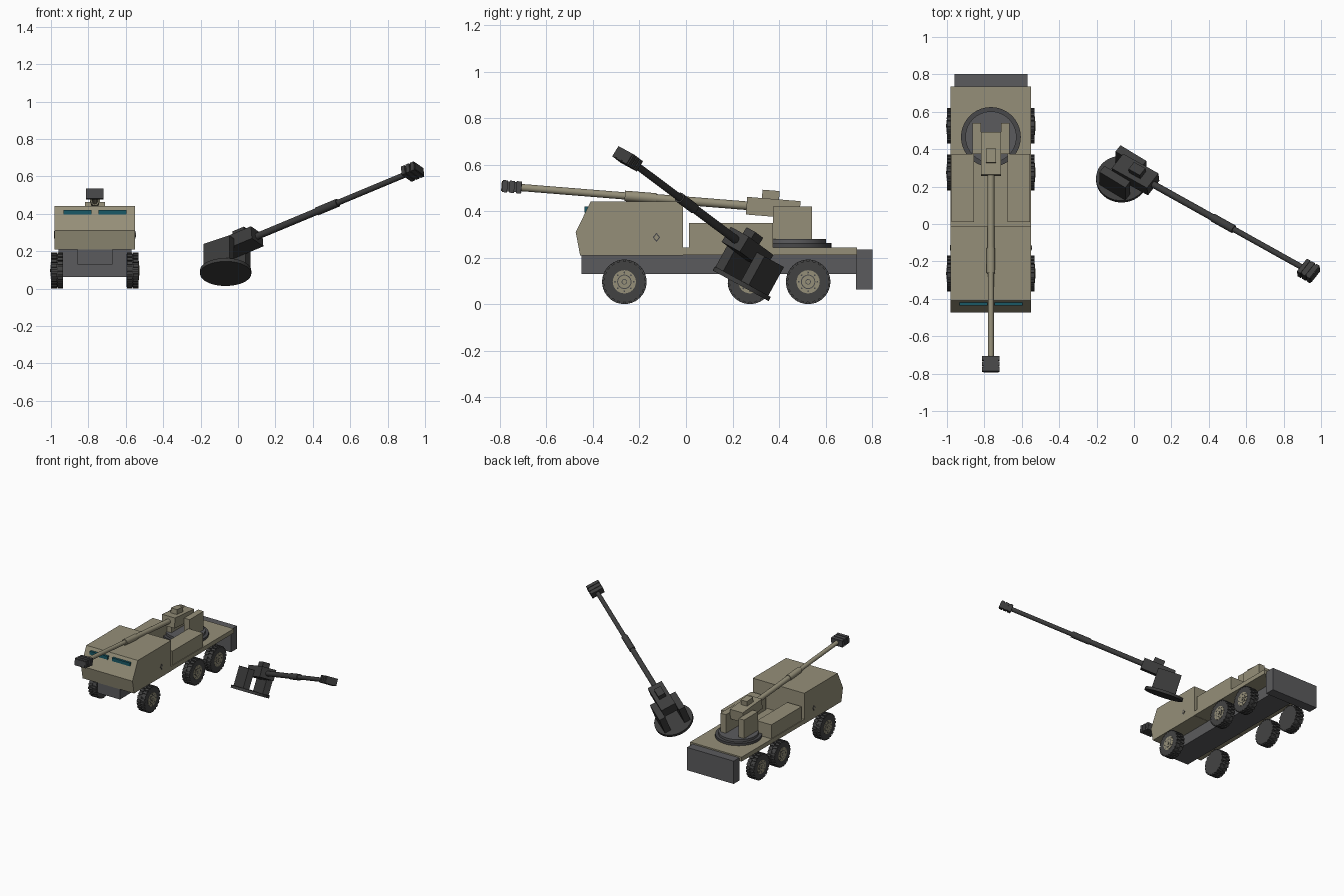
import bpy, bmesh, math
from mathutils import Matrix, Vector

if "Cube" in bpy.data.objects:
    bpy.data.objects.remove(bpy.data.objects["Cube"])


def mat(name, r, g, b):
    m = bpy.data.materials.new(name)
    m.diffuse_color = (r, g, b, 1)
    m.use_nodes = True
    m.node_tree.nodes["Principled BSDF"].inputs["Base Color"].default_value = m.diffuse_color
    return m


OLIVE = mat("olive_drab", 0.30, 0.275, 0.19)
GREY = mat("chassis_grey", 0.105, 0.105, 0.11)
DARK = mat("dark_steel", 0.065, 0.065, 0.068)
TYRE = mat("tyre_rubber", 0.055, 0.055, 0.055)
GLASS = mat("teal_glass", 0.01, 0.10, 0.135)
BURNT = mat("burnt_metal", 0.045, 0.045, 0.045)
CX = -0.765  # truck centre line


def finish(name, bm, material, matrix=None, smooth=False):
    if matrix is not None:
        bm.transform(matrix)
    bmesh.ops.recalc_face_normals(bm, faces=bm.faces)
    me = bpy.data.meshes.new(name)
    bm.to_mesh(me)
    bm.free()
    me.materials.append(material)
    ob = bpy.data.objects.new(name, me)
    bpy.context.collection.objects.link(ob)
    if smooth:
        bpy.ops.object.select_all(action='DESELECT')
        ob.select_set(True)
        bpy.context.view_layer.objects.active = ob
        bpy.ops.object.shade_smooth_by_angle(angle=math.radians(35))
    return ob


def add_box(bm, lo, hi, m=Matrix()):
    lo, hi = Vector(lo), Vector(hi)
    t = Matrix.Translation((lo + hi) / 2) @ Matrix.Diagonal((*(hi - lo), 1))
    bmesh.ops.create_cube(bm, size=1, matrix=m @ t)


def box(name, lo, hi, material, matrix=None):
    bm = bmesh.new()
    add_box(bm, lo, hi)
    return finish(name, bm, material, matrix)


def cyl(name, r, length, material, matrix, sides=32, r2=None):
    """Cylinder along local z, starting at the origin."""
    bm = bmesh.new()
    bmesh.ops.create_cone(bm, cap_ends=True, segments=sides, radius1=r, radius2=r2 or r,
                          depth=length, matrix=Matrix.Translation((0, 0, length / 2)))
    return finish(name, bm, material, matrix, smooth=True)


def side_profile(name, pts, x0, x1, material):
    """Extrude a (y, z) outline from x0 to x1."""
    bm = bmesh.new()
    f = bm.faces.new([bm.verts.new((x0, y, z)) for y, z in pts])
    ext = bmesh.ops.extrude_face_region(bm, geom=[f])
    vs = [v for v in ext["geom"] if isinstance(v, bmesh.types.BMVert)]
    bmesh.ops.translate(bm, verts=vs, vec=(x1 - x0, 0, 0))
    return finish(name, bm, material)


# Hull
side_profile("cab", [(-0.455, 0.21), (-0.474, 0.31), (-0.41, 0.442), (-0.012, 0.442),
                     (-0.012, 0.21)], -0.98, -0.55, OLIVE)
box("chassis", (CX - 0.093, -0.45, 0.13), (CX + 0.093, 0.735, 0.212), GREY)
box("deck", (-0.98, -0.012, 0.212), (-0.55, 0.735, 0.245), OLIVE)
box("rear_bumper", (-0.96, 0.73, 0.063), (-0.57, 0.802, 0.235), GREY)

# Vision slits, storage boxes and diamond badges on both sides
for s, tag in ((-1, "left"), (1, "right")):
    def span(a, b):
        return sorted((CX + s * a, CX + s * b))
    a, b = span(0.018, 0.168)
    box("window_" + tag, (a, -0.437, 0.395), (b, -0.42, 0.42), GLASS)
    a, b = span(0.09, 0.21)
    box("storage_box_" + tag, (a, 0.012, 0.24), (b, 0.375, 0.35), OLIVE)
    for nm, r, t, m in (("badge_", 0.020, 0.003, DARK), ("badge_inset_", 0.013, 0.004, OLIVE)):
        out = CX + s * (0.215 + t)
        side_profile(nm + tag, [(-0.127 - r * 0.8, 0.288), (-0.127, 0.288 + r),
                                (-0.127 + r * 0.8, 0.288), (-0.127, 0.288 - r)],
                     CX + s * 0.214, out, m)


# Wheels
def wheel(tag, y, s):
    # local z points outward along x
    m = Matrix.Translation((CX + s * 0.17, y, 0.097)) @ Matrix.Rotation(s * math.pi / 2, 4, 'Y')
    cyl("tyre_" + tag, 0.088, 0.064, TYRE, m)
    bm = bmesh.new()
    n = 22
    for i in range(n):  # two staggered rows of tread blocks
        for lo, hi, off in ((0.001, 0.031, 0), (0.034, 0.064, 0.5)):
            rot = Matrix.Rotation((i + off) * math.tau / n, 4, 'Z')
            add_box(bm, (0.080, -0.0085, lo), (0.0955, 0.0085, hi), rot)
    finish("tread_" + tag, bm, TYRE, m)
    for nm, r, d, c in (("rim_", 0.050, 0.0655, OLIVE), ("rim_groove_", 0.031, 0.0665, DARK),
                        ("hub_", 0.027, 0.0675, OLIVE), ("hub_ring_", 0.012, 0.0685, DARK),
                        ("hub_cap_", 0.009, 0.0695, OLIVE)):
        cyl(nm + tag, r, 0.02, c, m @ Matrix.Translation((0, 0, d - 0.02)), 24)
    bm = bmesh.new()
    for i in range(8):
        rot = Matrix.Rotation(i * math.tau / 8, 4, 'Z') @ Matrix.Translation((0.040, 0, 0.0655))
        bmesh.ops.create_cone(bm, cap_ends=True, segments=6, radius1=0.004, radius2=0.004,
                              depth=0.003, matrix=rot)
    finish("wheel_bolts_" + tag, bm, DARK, m)


for i, y in enumerate((-0.265, 0.275, 0.525)):
    wheel(f"left_{i}", y, -1)
    wheel(f"right_{i}", y, 1)


# Gun turret: origin at the turntable underside, pointing along local -y
def turret(prefix, base, paint, ring, steel):
    cyl(prefix + "turntable", 0.137, 0.02, ring, base, 40)
    for s, tag in ((-1, "left"), (1, "right")):
        a, b = sorted((s * 0.053, s * 0.099))
        box(prefix + "cheek_" + tag, (a, -0.092, 0.018), (b, 0.076, 0.16), paint, base)
    # gun frame: origin at breech centre, local z along the barrel
    tilt = base @ Matrix.Translation((0, -0.09, 0.155)) @ Matrix.Rotation(math.radians(-4.6), 4, 'X')
    gun = tilt @ Matrix.Rotation(math.pi / 2, 4, 'X')

    def along(d):
        return gun @ Matrix.Translation((0, 0, d))
    box(prefix + "breech", (-0.054, -0.115, -0.038), (0.054, 0.115, 0.038), paint, tilt)
    box(prefix + "sight", (-0.026, -0.052, 0.036), (0.026, 0.022, 0.074), paint, tilt)
    cyl(prefix + "barrel_rear", 0.0185, 0.45, paint, along(0.1), 16)
    cyl(prefix + "barrel_sleeve", 0.0225, 0.135, paint, along(0.505), 16)
    cyl(prefix + "barrel_front", 0.0155, 0.46, paint, along(0.63), 16)
    # muzzle brake with raised baffles
    bm = bmesh.new()
    add_box(bm, (-0.04, -1.172, -0.022), (0.04, -1.085, 0.022))
    for y in (-1.168, -1.138, -1.108):
        add_box(bm, (-0.047, y, -0.026), (0.047, y + 0.022, 0.026))
    finish(prefix + "muzzle_brake", bm, steel, tilt)


cyl("turret_ring", 0.16, 0.02, DARK, Matrix.Translation((CX, 0.465, 0.243)), 40)
turret("", Matrix.Translation((CX, 0.465, 0.26)), OLIVE, GREY, DARK)

# Wrecked turret lying tilted beside the truck
up = Vector((0, 0.48, 0.877)).normalized()
fwd = Vector((0.823, -0.498, 0.271))
fwd = (fwd - up * fwd.dot(up)).normalized()
side = (-fwd).cross(up)
pose = Matrix((side, -fwd, up)).transposed().to_4x4()
turret("wreck_", Matrix.Translation((-0.066, 0.235, 0.080)) @ pose, BURNT, BURNT, BURNT)
